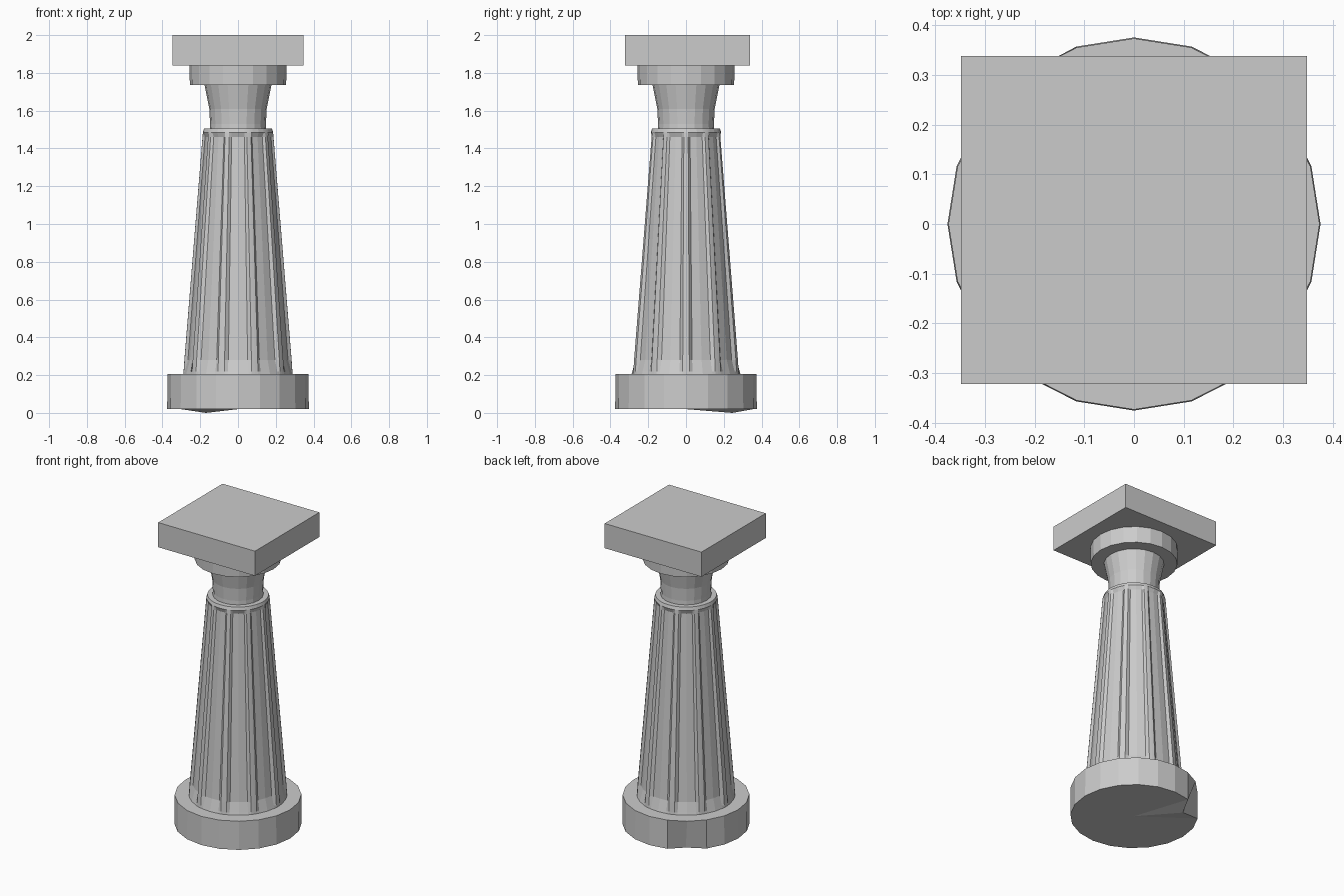
import bpy, bmesh
from math import sin, cos, radians, pi

if "Cube" in bpy.data.objects:
    bpy.data.objects.remove(bpy.data.objects["Cube"])

SIDES = 20


def finish(bm, name):
    bmesh.ops.recalc_face_normals(bm, faces=bm.faces[:])
    mesh = bpy.data.meshes.new(name)
    bm.to_mesh(mesh)
    bm.free()
    obj = bpy.data.objects.new(name, mesh)
    bpy.context.collection.objects.link(obj)
    return obj


def loft(name, rings, chip=None):
    """Skin a stack of closed rings, with fan caps at both ends."""
    bm = bmesh.new()
    rows = [[bm.verts.new(p) for p in ring] for ring in rings]
    if chip:
        rows[0][chip[0]].co = chip[1]
    n = len(rows[0])
    for a, b in zip(rows, rows[1:]):
        for i in range(n):
            j = (i + 1) % n
            bm.faces.new((a[i], a[j], b[j], b[i]))
    for row, ring in ((rows[0], rings[0]), (rows[-1], rings[-1])):
        centre = bm.verts.new((0, 0, ring[0][2]))
        for i in range(n):
            bm.faces.new((row[i], row[(i + 1) % n], centre))
    return finish(bm, name)


def circle(r, z):
    return [(r * cos(2 * pi * i / SIDES), r * sin(2 * pi * i / SIDES), z)
            for i in range(SIDES)]


def fluted(r, z, depth, flutes=10):
    pts = []
    for k in range(flutes):
        mid = -90 + k * 360 / flutes
        for offset, cut in ((-18, 0), (-14.5, 0), (-11, 1), (0, 1), (11, 1), (14.5, 0)):
            a = radians(mid + offset)
            rr = r - cut * depth
            pts.append((rr * cos(a), rr * sin(a), z))
    return pts


# Round base with one chipped corner on the underside
loft("base", [circle(0.375, 0.02), circle(0.373, 0.205)],
     chip=(7, (-0.17, 0.245, 0.0)))

# Tapered shaft, flutes fading out at both ends
loft("fluted_shaft", [
    fluted(0.29, 0.20, 0.0),
    fluted(0.288, 0.22, 0.004),
    fluted(0.284, 0.28, 0.017),
    fluted(0.188, 1.46, 0.012),
    fluted(0.186, 1.485, 0.0),
    fluted(0.180, 1.505, 0.0),
])

# Flared neck
loft("neck", [circle(0.15, 1.49), circle(0.148, 1.53),
              circle(0.152, 1.61), circle(0.178, 1.74)])

# Collar under the top slab
loft("collar", [circle(0.255, 1.735), circle(0.257, 1.845)])

# Square top slab
bm = bmesh.new()
bmesh.ops.create_cube(bm, size=1)
bmesh.ops.scale(bm, vec=(0.695, 0.66, 0.16), verts=bm.verts[:])
bmesh.ops.translate(bm, vec=(0, 0.008, 1.92), verts=bm.verts[:])
finish(bm, "top_slab")
